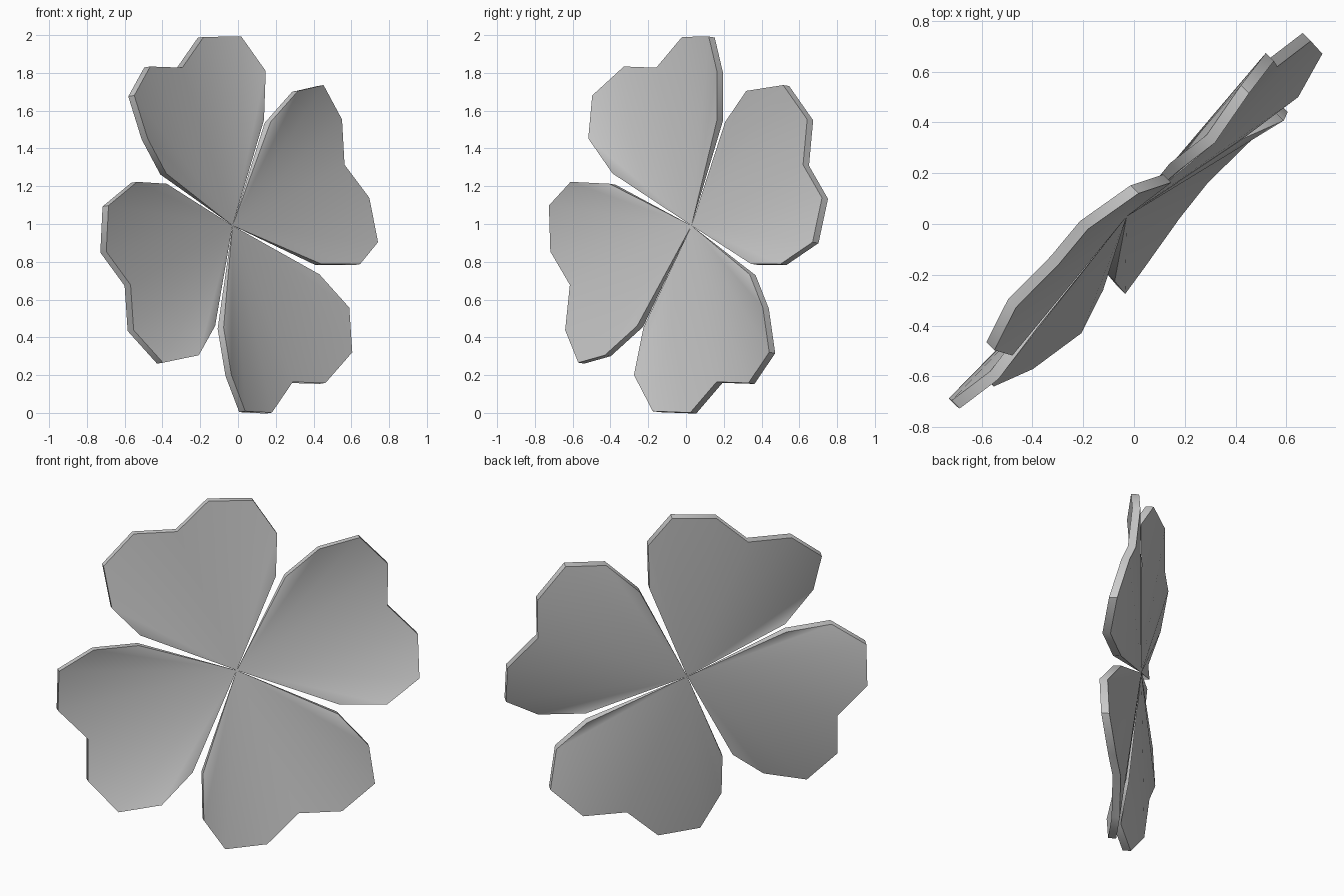
import bpy, bmesh, math
from mathutils import Matrix, Vector

if "Cube" in bpy.data.objects:
    bpy.data.objects.remove(bpy.data.objects["Cube"])

THICK = 0.045
SCALE = 1.006
TIP = Vector((0, 0, -0.075))

# Heart-shaped petal rim: across, outward, height above the flower plane
RIM = [(-0.54, 0.267, 0.003), (-0.70, 0.448, 0.045), (-0.735, 0.68, 0.006),
       (-0.558, 0.838, -0.035), (-0.318, 0.832, -0.037), (-0.142, 0.995, -0.035),
       (0.097, 0.992, 0.006), (0.218, 0.805, 0.046), (0.212, 0.55, 0.01)]

grey = bpy.data.materials.new("petal_grey")
grey.diffuse_color = (0.6, 0.6, 0.6, 1)
grey.use_nodes = True
grey.node_tree.nodes["Principled BSDF"].inputs["Base Color"].default_value = grey.diffuse_color

# Flower plane: faces front right and leans slightly back
s = math.sqrt(0.5)
tilt = math.atan(0.113)
facing = Vector((s, -s, 0))
across = Vector((s, s, 0))
up = Vector((0, 0, 1)) * math.cos(tilt) - facing * math.sin(tilt)
normal = facing * math.cos(tilt) + Vector((0, 0, 1)) * math.sin(tilt)
plane = Matrix((across, up, normal)).transposed().to_4x4()
plane.translation = facing * 0.0335 + Vector((0, 0, 1))


def make_petal(name, turn):
    bm = bmesh.new()
    tip = bm.verts.new(TIP)
    front = [bm.verts.new((x * SCALE, y * SCALE, h)) for x, y, h in RIM]
    back = [bm.verts.new((x * SCALE, y * SCALE, h - THICK)) for x, y, h in RIM]
    # Front and back fans meet at the pointed base, with a rim strip between
    for i in range(len(RIM) - 1):
        bm.faces.new((tip, front[i + 1], front[i]))
        bm.faces.new((tip, back[i], back[i + 1]))
        bm.faces.new((front[i], front[i + 1], back[i + 1], back[i]))
    bm.faces.new((tip, front[0], back[0]))
    bm.faces.new((tip, back[-1], front[-1]))
    bm.transform(plane @ Matrix.Rotation(turn, 4, 'Z'))
    bmesh.ops.recalc_face_normals(bm, faces=bm.faces)
    mesh = bpy.data.meshes.new(name)
    bm.to_mesh(mesh)
    bm.free()
    mesh.materials.append(grey)
    obj = bpy.data.objects.new(name, mesh)
    bpy.context.collection.objects.link(obj)
    bpy.ops.object.select_all(action='DESELECT')
    obj.select_set(True)
    bpy.context.view_layer.objects.active = obj
    bpy.ops.object.shade_smooth_by_angle(angle=math.radians(45))


# Four petals, clockwise from the top
for i, side in enumerate(("top", "right", "bottom", "left")):
    make_petal("petal_" + side, -i * math.pi / 2)
